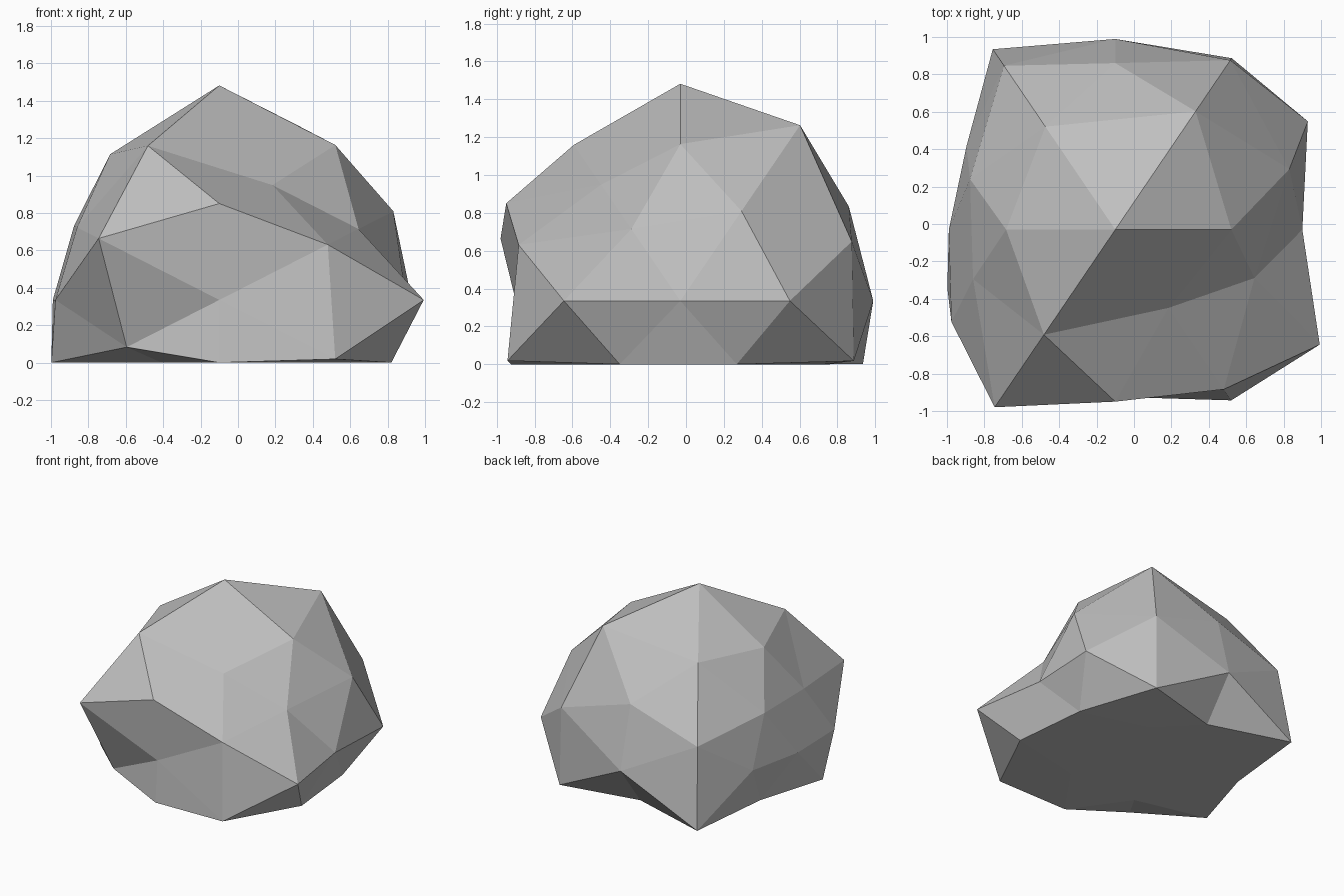
import bpy, bmesh
from mathutils import Vector

if "Cube" in bpy.data.objects:
    bpy.data.objects.remove(bpy.data.objects["Cube"])

# Unit directions of a once-subdivided icosahedron, with its edge midpoint on top
A, B = 0.526, 0.851          # icosahedron corners
P, Q, R = 0.309, 0.5, 0.809  # edge midpoints
CENTRE = Vector((-0.1, -0.03, 0.335))
SCALE = Vector((1.0, 0.91, 0.825))

# Reach of the boulder along each direction.
# Signs run ++, -+, +-, -- over the non-zero axes, upper half first.
groups = [
    ((1, 0, 0), [1.0, 0.89]),
    ((0, 1, 0), [1.12, 0.955]),
    ((0, 0, 1), [1.39, 1.0]),
    ((A, 0, B), [1.18, 1.11, 1.0, 1.0]),
    ((0, B, A), [1.15, 1.188, 0.986, 1.155]),
    ((B, A, 0), [1.21, 0.935, 1.285, 1.03]),
    ((P, Q, R), [1.39, 1.21, 0.92, 1.235, 1.0, 1.0, 1.0, 1.0]),
    ((R, P, Q), [1.15, 0.96, 0.92, 0.94, 1.06, 0.90, 1.137, 1.11]),
    ((Q, R, P), [1.23, 1.19, 1.16, 1.29, 1.245, 1.31, 1.24, 0.99]),
]


def signed(d):
    """All sign variants of a direction, x flipping fastest, z slowest."""
    opts = [(1, -1) if c else (1,) for c in d]
    return [Vector((d[0] * sx, d[1] * sy, d[2] * sz))
            for sz in opts[2] for sy in opts[1] for sx in opts[0]]


# Faceted ball, then push every corner to its reach and flatten the base
bm = bmesh.new()
reach = []
for d, radii in groups:
    for v, r in zip(signed(d), radii):
        reach.append((bm.verts.new(v.normalized()), r))
bmesh.ops.convex_hull(bm, input=bm.verts[:])
for v, r in reach:
    v.co = CENTRE + v.co * SCALE * r
    v.co.z = max(v.co.z, 0.0)
bmesh.ops.recalc_face_normals(bm, faces=bm.faces[:])

mesh = bpy.data.meshes.new("boulder")
bm.to_mesh(mesh)
bm.free()

# Plain stone colour
stone = bpy.data.materials.new("stone_grey")
stone.diffuse_color = (0.52, 0.52, 0.52, 1)
stone.use_nodes = True
stone.node_tree.nodes["Principled BSDF"].inputs["Base Color"].default_value = stone.diffuse_color
mesh.materials.append(stone)
boulder = bpy.data.objects.new("boulder", mesh)
bpy.context.collection.objects.link(boulder)
